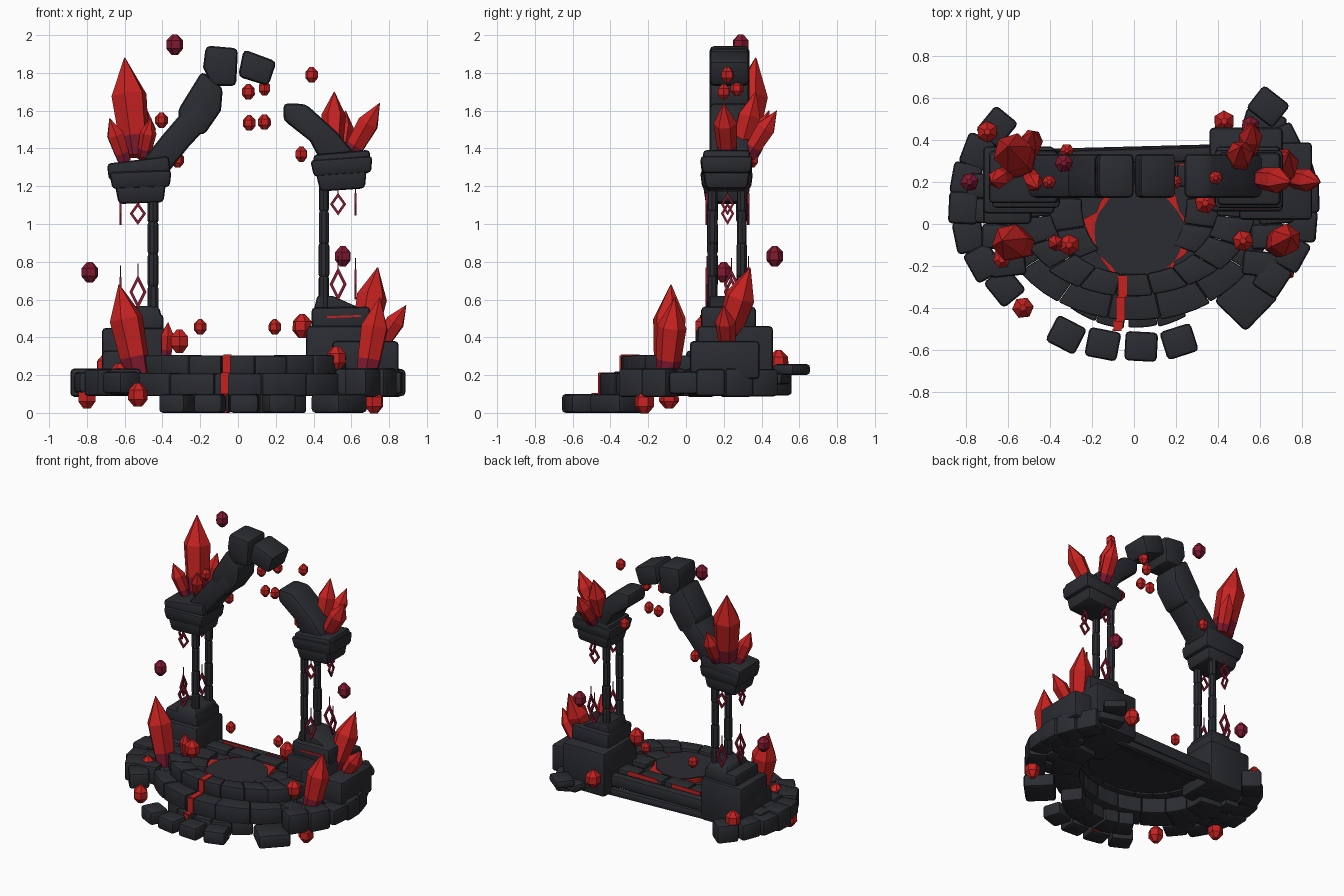
import bpy, bmesh, math, random
from mathutils import Vector, Matrix, Euler

if "Cube" in bpy.data.objects:
    bpy.data.objects.remove(bpy.data.objects["Cube"])

random.seed(4)


def material(name, rgb):
    m = bpy.data.materials.new(name)
    m.diffuse_color = (*rgb, 1)
    m.use_nodes = True
    m.node_tree.nodes["Principled BSDF"].inputs["Base Color"].default_value = m.diffuse_color
    return m


STONE = material("charcoal stone", (0.024, 0.025, 0.031))
RED = material("red crystal", (0.56, 0.016, 0.015))
DARK = material("dark crimson", (0.22, 0.01, 0.03))


def jitter(a):
    return random.uniform(-a, a)


def finish(name, bm, mats, bevel=0.0):
    bmesh.ops.recalc_face_normals(bm, faces=bm.faces)
    if bevel:
        sharp = [e for e in bm.edges if e.is_manifold and e.calc_face_angle() > 0.6]
        bmesh.ops.bevel(bm, geom=sharp, offset=bevel, segments=2, profile=0.5, affect='EDGES')
        for f in bm.faces:
            f.smooth = True
    me = bpy.data.meshes.new(name)
    bm.to_mesh(me)
    bm.free()
    for m in mats:
        me.materials.append(m)
    if bevel:
        me.set_sharp_from_angle(angle=math.radians(35))
    ob = bpy.data.objects.new(name, me)
    bpy.context.collection.objects.link(ob)


def block(name, centre, size, tilt=0, turn=0, bevel=0.02, taper=1.0, mat=STONE):
    """Rounded box; taper scales the lower face, tilt is about y, turn about z."""
    bm = bmesh.new()
    bmesh.ops.create_cube(bm, size=1)
    for v in bm.verts:
        k = taper if v.co.z < 0 else 1
        v.co = Vector((v.co.x * size[0] * k, v.co.y * size[1] * k, v.co.z * size[2]))
    spin = Euler((0, math.radians(tilt), math.radians(turn))).to_matrix().to_4x4()
    bm.transform(Matrix.Translation(centre) @ spin)
    finish(name, bm, [mat], bevel)


def loft(name, rings, mats, bevel=0.0):
    """Closed solid through rings of points; the first band takes the last material."""
    bm = bmesh.new()
    rs = [[bm.verts.new(p) for p in r] for r in rings]
    n = len(rs[0])
    for k, (a, b) in enumerate(zip(rs, rs[1:])):
        for i in range(n):
            f = bm.faces.new((a[i], a[(i + 1) % n], b[(i + 1) % n], b[i]))
            f.material_index = len(mats) - 1 if k == 0 else 0
    bm.faces.new(rs[0])
    bm.faces.new(rs[-1])
    finish(name, bm, mats, bevel)


def prism(name, pts, bevel=0.025):
    loft(name, [[(x, y, z) for x, z in pts] for y in (.125, .335)], [STONE], bevel)


def stone_ring(name, rin, rout, start, end, count, z0, z1):
    """Curved stones between two ellipses about (0, 0.1)."""
    step = (end - start) / count
    for s in range(count):
        grow, lift = jitter(.007), jitter(.003)
        rings = []
        for i in range(4):
            a = math.radians(start + step * (s + .005 + .99 * i / 3))
            p, q = [(r[0] * math.cos(a), .1 + r[1] * math.sin(a)) for r in (rin, (rout[0] + grow, rout[1] + grow))]
            rings.append([(*p, z0), (*q, z0), (*q, z1 + lift), (*p, z1 + lift)])
        loft(name, rings, [STONE], 0.01)


def shard(name, base, tip, r, profile, mats, sides=6):
    """Faceted solid turned about the line from base to tip."""
    base, axis = Vector(base), Vector(tip) - Vector(base)
    q = axis.to_track_quat('Z', 'Y')
    off = random.random() * 6
    angles = [off + i * math.tau / sides for i in range(sides)]
    loft(name, [[base + axis * t + q @ Vector((math.cos(a) * r * s, math.sin(a) * r * s, 0)) for a in angles]
                for t, s in profile], mats)


def frame(x, y, z, hw, hh, side):
    """Hanging open diamond with a thread; side=True faces along x."""
    bm = bmesh.new()
    rings = []
    for u, w in ((1, 0), (0, 1), (-1, 0), (0, -1)):
        ring = []
        for k, d in ((1, -.006), (1, .006), (.62, .006), (.62, -.006)):
            a, b = u * hw * k, w * hh * k
            ring.append(bm.verts.new((x + d, y + a, z + b) if side else (x + a, y + d, z + b)))
        rings.append(ring)
    for a, b in zip(rings, rings[1:] + rings[:1]):
        for j in range(4):
            bm.faces.new((a[j], a[(j + 1) % 4], b[(j + 1) % 4], b[j]))
    finish("hanging_diamond", bm, [DARK])
    block("diamond_thread", (x, y, z + hh + .025), (.005, .005, .07), bevel=0, mat=DARK)


# Stepped semicircular platform
stone_ring("top_step", (.4, .34), (.58, .445), 172, 368, 11, .2, .305)
stone_ring("middle_step", (.47, .38), (.67, .56), 172, 368, 9, .09, .21)
stone_ring("bottom_step", (.4, .44), (.55, .6), 236, 265, 2, 0, .1)
stone_ring("bottom_step", (.4, .44), (.55, .6), 267, 312, 3, 0, .1)
stone_ring("inner_paving", (.25, .3), (.41, .36), 176, 228, 2, .22, .29)
stone_ring("inner_paving", (.25, .3), (.41, .36), 318, 364, 2, .22, .285)

# Loose foot stones: low in front, raised at the sides, with two gaps
for i in range(20):
    deg = 143.4 + i * 12.9
    a = math.radians(deg)
    front = abs(deg - 274) < 45
    if i in (7, 12):
        continue
    big = .07 if i == 13 else 0
    block("foot_stone", (.815 * math.cos(a), .1 + (.685 if front and not big else .61) * math.sin(a), .05 if front else .16),
          (.14 + big, .155 + big, .1 if front else .13 + jitter(.025)), 0, deg + jitter(6))
# Filler course that ties the side stones to the steps
for s in (-1, 1):
    for y in (-.19, -.06, .06, .18):
        block("filler_stone", (s * (.66 + y * .3), y, .165), (.17, .12, .14), 0, s * (5 - 60 * max(0, -y)))
block("back_tile", (.64, .56, .23), (.16, .14, .06), 0, -38)
block("back_step", (.62, .47, .18), (.2, .13, .06), 0, -15)

# Floor disc over a glowing plate that shows in the joints
for name, r, z, mat, rough in (("glowing_joint", .245, .272, RED, .03), ("floor_disc", .215, .279, STONE, .01)):
    rim = [(i * math.tau / 28, r + jitter(rough)) for i in range(28)]
    loft(name, [[(.02 + math.cos(a) * d, -.04 + math.sin(a) * d, h) for a, d in rim] for h in (z - .025, z)], [mat])
loft("under_floor", [[(.5 * math.cos(i * math.pi / 16), .34 - .64 * math.sin(i * math.pi / 16), z)
                      for i in range(17)] for z in (.215, .25)], [STONE])

# Back paving and edge beams
for i in range(4):
    block("back_paving", (-.31 + i * .205, .225 + jitter(.01), .245), (.195, .11, .08), bevel=.012)
block("back_beam", (0, .325, .225), (.87, .07, .09), 0, 1.5)
block("back_lower_beam", (0, .345, .15), (.87, .05, .06), 1, 1.5)

# Pedestals
block("left_pedestal", (-.55, .21, .29), (.34, .32, .32))
block("left_pedestal_wing", (-.605, .1, .23), (.23, .2, .2))
block("left_pedestal_step", (-.53, .215, .475), (.27, .27, .1), 1)
block("left_plinth", (-.495, .215, .535), (.15, .22, .06), taper=1.25)
block("right_pedestal", (.535, .26, .295), (.35, .4, .33))
block("right_pedestal_wing", (.675, .205, .28), (.35, .37, .2))
block("right_pedestal_step", (.545, .225, .5), (.31, .29, .12), -1)
prism("right_plinth", [(.4, .54), (.68, .54), (.5, .62), (.42, .62)], .01)

# Thin paired columns, built of drums
for x, z0, z1 in ((-.45, .5, 1.18), (.455, .55, 1.24)):
    h = (z1 - z0) / 4
    for y in (.14, .295):
        for i in range(4):
            shard("column_drum", (x, y, z0 + h * i), (x, y, z0 + h * (i + 1)), .028 + jitter(.002),
                  ((0, .85), (.07, 1), (.93, 1), (1, .85)), [STONE], 8)

# Capitals
for s, x, z, tilt in ((-1, -.515, 1.16, -2), (1, .55, 1.23, -4)):
    block("capital_neck", (x, .215, z), (.27, .25, .1), tilt, taper=.88)
    block("capital_slab", (x, .215, z + .075), (.33, .28, .09), tilt, taper=.92)
block("left_springer", (-.525, .225, 1.295), (.33, .25, .09), -7)
block("right_springer", (.55, .215, 1.35), (.3, .25, .06), -5)

# Broken arch
prism("left_arch_lower", [(-.55, 1.28), (-.38, 1.26), (-.26, 1.41), (-.12, 1.56), (-.22, 1.68), (-.4, 1.47)])
prism("left_arch_upper", [(-.3, 1.5), (-.18, 1.47), (-.09, 1.6), (-.08, 1.72), (-.19, 1.81), (-.32, 1.6)])
prism("left_keystone", [(-.14, 1.73), (-.01, 1.73), (0, 1.93), (-.17, 1.945), (-.185, 1.83)])
prism("right_keystone", [(0, 1.78), (.16, 1.73), (.205, 1.86), (.03, 1.925)])
prism("right_arch", [(.24, 1.55), (.38, 1.44), (.44, 1.33), (.63, 1.36), (.52, 1.49), (.36, 1.635), (.24, 1.64)])

# Crystals: base, lean and height as one vector; the radius follows the height
CRYSTAL = ((0, .75), (.2, .86), (.62, 1), (1, .03))
for base, lean in (((-.54, .29, 1.36), (-.06, .08, .52)), ((-.6, .24, 1.33), (-.08, -.04, .23)),
                   ((-.5, .24, 1.36), (.04, -.07, .2)), ((-.5, .34, 1.35), (.02, .1, .25)),
                   ((.5, .28, 1.37), (.01, .09, .33)), ((.59, .22, 1.36), (.16, -.02, .28)),
                   ((.54, .33, 1.36), (.03, .15, .24)), ((.45, .24, 1.38), (-.03, -.03, .16)),
                   ((-.53, -.1, .2), (-.1, .02, .48)), ((-.38, -.08, .3), (.01, -.02, .18)),
                   ((.68, -.1, .2), (.07, .04, .41)), ((.66, .2, .36), (.08, .14, .41)),
                   ((.74, .22, .34), (.15, -.02, .23))):
    tip = Vector(base) + Vector(lean)
    shard("crystal", base, tip, .008 + .168 * Vector(lean).length, CRYSTAL, [RED, DARK])


# Small gems: floating, then resting round the foot
def gem(x, y, z, r, mat):
    shard("gem", (x, y, z - r * 1.2), (x, y, z + r * 1.2), r, ((0, .4), (.3, 1), (.7, .98), (1, .3)), [mat])


for p in ((-.335, .29, 1.95), (-.785, .2, .745), (.555, .47, .83)):
    gem(*p, .045, DARK)
for p in ((.39, .22, 1.79), (.055, .2, 1.7), (.14, .27, 1.72), (.06, .24, 1.535), (.14, .24, 1.54),
          (.335, .25, 1.37), (-.405, .2, 1.55), (-.32, .35, 1.34), (-.2, .2, .455), (.195, .2, .455)):
    gem(*p, .034, RED)
for p in ((-.8, -.09, .085), (-.53, -.4, .095), (-.63, -.17, .2), (-.31, -.1, .38), (.34, .1, .46),
          (.72, -.22, .06), (.52, -.08, .29), (.43, .49, .27), (-.7, .44, .25)):
    gem(*p, .052, RED)

# Hanging diamonds round each column pair
for s, up, low in ((-1, 1.055, .64), (1, 1.105, .68)):
    for y in (.11, .33):
        frame(s * .53, y, up, .043, .06, False)
        frame(s * .53, y, low, .045, .09, False)
    frame(s * .622, .22, up, .035, .06, True)
    frame(s * .622, .24, low, .04, .08, True)

# Glowing crack running down the steps, and thin cracks in paving and pedestal
for name, y, z, l, h in (("crack_top", -.295, .306, .1, .008), ("crack_riser", -.348, .26, .009, .09),
                         ("crack_tread", -.405, .211, .11, .008), ("crack_riser", -.462, .15, .009, .12),
                         ("crack_tread", -.48, .1, .04, .008), ("crack_riser", -.506, .05, .009, .1)):
    block(name, (-.055 - .1 * (.31 - z), y, z), (.042, l, h), bevel=0, mat=RED)
block("pedestal_crack", (.56, .077, .51), (.18, .008, .01), -2, bevel=0, mat=RED)
for x in (-.2, .16):
    block("paving_crack", (x, .285, .275), (.24, .008, .03), bevel=0, mat=RED)
